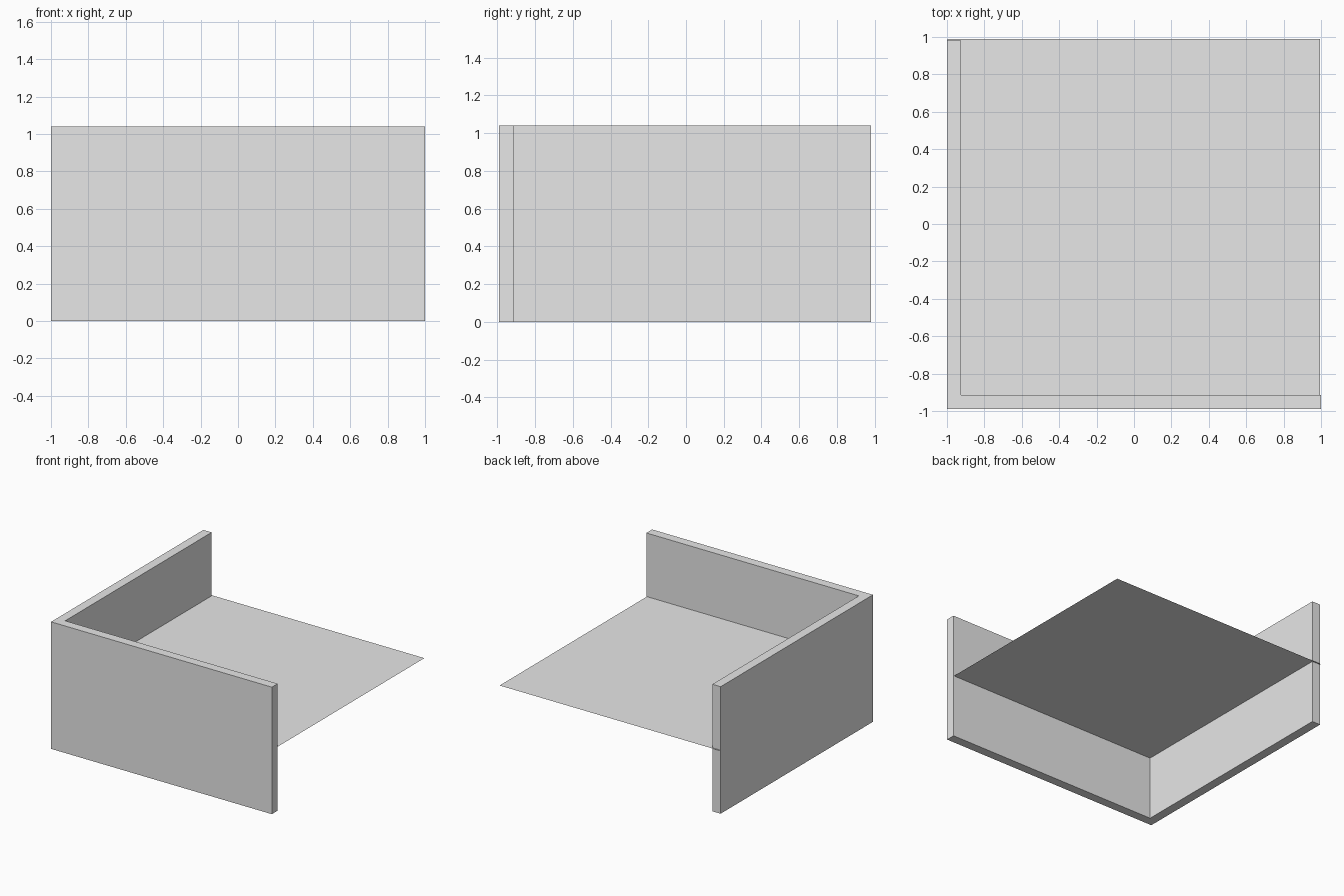
import bpy
import bmesh

if "Cube" in bpy.data.objects:
    bpy.data.objects.remove(bpy.data.objects["Cube"])

grey = bpy.data.materials.new("light_grey")
grey.diffuse_color = (0.8, 0.8, 0.8, 1)
grey.use_nodes = True
grey.node_tree.nodes["Principled BSDF"].inputs["Base Color"].default_value = grey.diffuse_color


def outline(name, points, z, height=0.0):
    """Fill a flat outline at z and raise it into a prism if height is given."""
    bm = bmesh.new()
    face = bm.faces.new([bm.verts.new((x, y, z)) for x, y in points])
    if height:
        res = bmesh.ops.extrude_face_region(bm, geom=[face], use_keep_orig=True)
        top = [g for g in res["geom"] if isinstance(g, bmesh.types.BMVert)]
        bmesh.ops.translate(bm, verts=top, vec=(0, 0, height))
        bmesh.ops.recalc_face_normals(bm, faces=bm.faces[:])
    mesh = bpy.data.meshes.new(name)
    bm.to_mesh(mesh)
    bm.free()
    mesh.materials.append(grey)
    obj = bpy.data.objects.new(name, mesh)
    bpy.context.collection.objects.link(obj)
    return obj


# L-shaped wall along the front and left sides
outline("corner_wall", [(-1, -0.99), (1, -0.99), (1, -0.915), (-0.925, -0.915),
                        (-0.925, 0.98), (-1, 0.98)], 0, 1.04)

# Thin floor sheet halfway up the wall
outline("floor_sheet", [(-0.998, -0.985), (0.995, -0.985),
                        (0.995, 0.99), (-0.998, 0.99)], 0.52)
